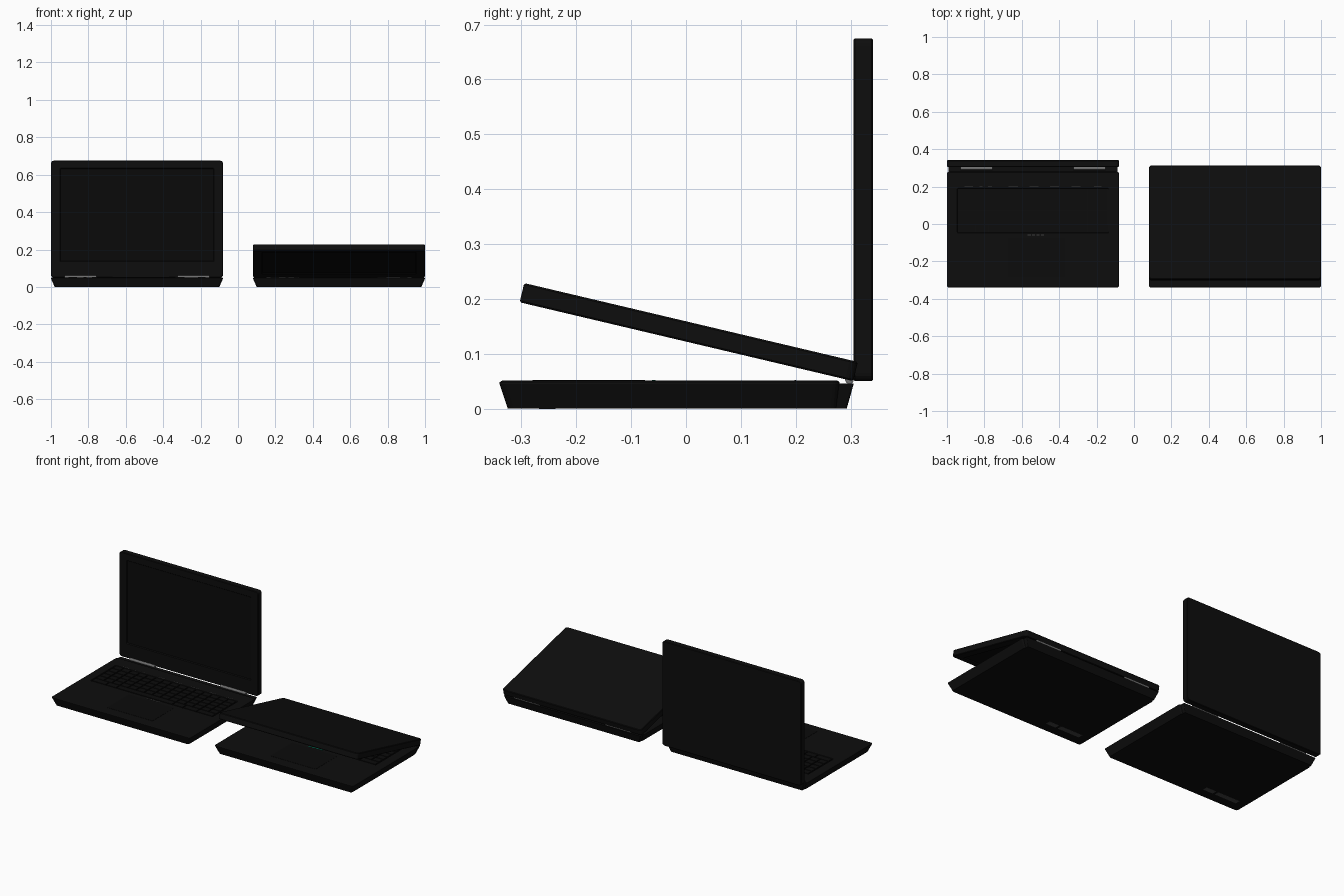
import bpy, bmesh, math
from mathutils import Matrix

if "Cube" in bpy.data.objects:
    bpy.data.objects.remove(bpy.data.objects["Cube"])


def material(name, r, g, b):
    m = bpy.data.materials.new(name)
    m.diffuse_color = (r, g, b, 1)
    m.use_nodes = True
    m.node_tree.nodes["Principled BSDF"].inputs["Base Color"].default_value = m.diffuse_color
    return m


BLACK = material("case black", 0.004, 0.004, 0.004)
SCREEN = material("screen black", 0.003, 0.003, 0.003)
KEYS = material("key black", 0.0035, 0.0035, 0.0035)
STEEL = material("hinge steel", 0.16, 0.16, 0.16)
GREY = material("marking grey", 0.05, 0.05, 0.05)
GREEN = material("indicator green", 0.0, 0.22, 0.12)


def finish(name, bm, mats, loc, rot=0.0):
    bmesh.ops.recalc_face_normals(bm, faces=bm.faces)
    me = bpy.data.meshes.new(name)
    bm.to_mesh(me)
    bm.free()
    for m in mats:
        me.materials.append(m)
    ob = bpy.data.objects.new(name, me)
    ob.location = loc
    ob.rotation_euler.x = rot
    bpy.context.collection.objects.link(ob)
    return ob


def rounded(hw, y0, y1, r, z, n=4):
    """Rounded rectangle ring, centred on x, at height z."""
    pts = []
    for i, (cx, cy) in enumerate([(hw - r, y1 - r), (r - hw, y1 - r),
                                  (r - hw, y0 + r), (hw - r, y0 + r)]):
        for k in range(n + 1):
            a = math.pi / 2 * (i + k / n)
            pts.append((cx + r * math.cos(a), cy + r * math.sin(a), z))
    return pts


def loft(name, rings, mats, loc, rot=0.0, cap_mat=0):
    bm = bmesh.new()
    vs = [[bm.verts.new(p) for p in ring] for ring in rings]
    n = len(vs[0])
    for a, b in zip(vs, vs[1:]):
        for i in range(n):
            bm.faces.new((a[i], a[(i + 1) % n], b[(i + 1) % n], b[i]))
    bm.faces.new(vs[0])
    bm.faces.new(vs[-1]).material_index = cap_mat
    return finish(name, bm, mats, loc, rot)


def boxes(name, spans, mat, loc):
    """Many boxes in one mesh; each span is x0, x1, y0, y1, z0, z1."""
    bm = bmesh.new()
    for x0, x1, y0, y1, z0, z1 in spans:
        m = Matrix.Translation(((x0 + x1) / 2, (y0 + y1) / 2, (z0 + z1) / 2))
        m = m @ Matrix.Diagonal((x1 - x0, y1 - y0, z1 - z0, 1))
        bmesh.ops.create_cube(bm, size=1, matrix=m)
    return finish(name, bm, [mat], loc)


def laptop(side, cx, lid_angle, light):
    loc = (cx, 0, 0)
    # tapered base with a shallow keyboard well
    loft(side + "_base", [
        rounded(0.44, -0.325, 0.276, 0.012, 0.0),
        rounded(0.46, -0.34, 0.28, 0.012, 0.045),
        rounded(0.46, -0.34, 0.28, 0.012, 0.048),
        rounded(0.455, -0.335, 0.276, 0.010, 0.051),
        rounded(0.405, -0.048, 0.192, 0.006, 0.051),
        rounded(0.403, -0.046, 0.190, 0.006, 0.046)], [BLACK], loc)

    # narrower rear strip that carries the hinges
    loft(side + "_rear_strip", [
        rounded(0.435, 0.26, 0.293, 0.004, 0.0),
        rounded(0.453, 0.26, 0.306, 0.004, 0.046)], [BLACK], loc)

    # keyboard: five rows of keys and a bottom row with a space bar
    spans = []
    for row in range(5):
        y = -0.003 + row * 0.039
        for c in range(15):
            x = -0.4 + c * 0.8 / 15
            spans.append((x + 0.003, x + 0.05, y, y + 0.034, 0.045, 0.051))
    for x0, x1 in [(-0.397, -0.31), (-0.304, -0.24), (-0.234, 0.13),
                   (0.136, 0.2), (0.206, 0.29), (0.296, 0.397)]:
        spans.append((x0, x1, -0.042, -0.008, 0.045, 0.051))
    boxes(side + "_keys", spans, KEYS, loc)

    # touchpad and its indicator lights
    boxes(side + "_touchpad", [(-0.13, 0.17, -0.28, -0.075, 0.0505, 0.052)], KEYS, loc)
    boxes(side + "_pad_lights",
          [(-0.03 + i * 0.024, -0.012 + i * 0.024, -0.062, -0.056, 0.05, 0.0525)
           for i in range(4)], light, loc)

    # marking dashes above the keyboard
    dashes = [(-0.365, -0.32), (-0.285, -0.27), (-0.24, -0.22), (-0.13, -0.08),
              (-0.02, 0.03), (0.09, 0.14), (0.205, 0.255), (0.325, 0.365)]
    boxes(side + "_dashes",
          [(a, b, 0.198, 0.201, 0.05, 0.0518) for a, b in dashes], GREY, loc)

    # plain label on the underside
    boxes(side + "_bottom_label", [(-0.385, -0.24, -0.268, -0.238, -0.0005, 0.002),
                                   (-0.225, -0.16, -0.268, -0.238, -0.0005, 0.002)],
          GREY, loc)

    # pair of barrel hinges
    bm = bmesh.new()
    for s in (-1, 1):
        m = Matrix.Translation((s * 0.302, 0.298, 0.053))
        m = m @ Matrix.Rotation(math.pi / 2, 4, 'Y')
        bmesh.ops.create_cone(bm, cap_ends=True, segments=16, radius1=0.008,
                              radius2=0.008, depth=0.17, matrix=m)
    finish(side + "_hinges", bm, [STEEL], loc)

    # lid, pivoting on its lower inner edge, with a recessed screen
    pivot = (cx, 0.305, 0.05)
    loft(side + "_lid", [
        rounded(0.457, 0.003, 0.622, 0.013, -0.036),
        rounded(0.46, 0.0, 0.625, 0.015, -0.033),
        rounded(0.46, 0.0, 0.625, 0.015, -0.003),
        rounded(0.457, 0.003, 0.622, 0.013, 0.0),
        rounded(0.412, 0.085, 0.585, 0.004, 0.0),
        rounded(0.408, 0.089, 0.581, 0.004, -0.005)],
        [BLACK, SCREEN], pivot, lid_angle, 1)


laptop("left", -0.54, math.radians(90), GREY)
laptop("right", 0.54, math.radians(166.7), GREEN)
